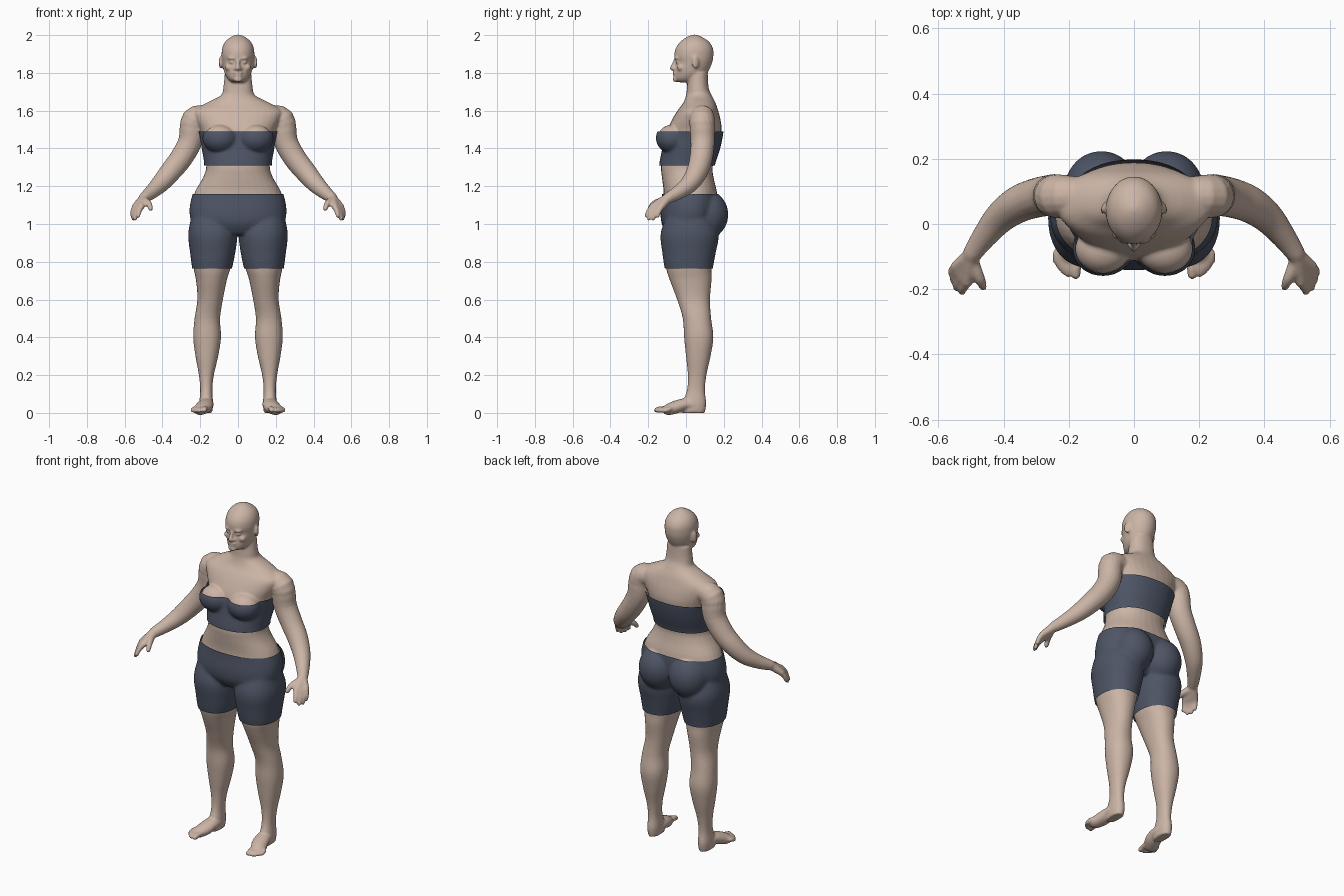
import bpy, bmesh, math
from mathutils import Vector, Matrix


def material(name, color):
    m = bpy.data.materials.new(name)
    m.diffuse_color = color
    return m


SKIN = material("skin", (0.60, 0.46, 0.38, 1))
CLOTH = material("cloth", (0.075, 0.09, 0.13, 1))


def spline(rows, n=4):
    """Catmull-Rom interpolation of rows of numbers."""
    out = []
    for i in range(len(rows) - 1):
        a, b, c, d = (rows[max(i - 1, 0)], rows[i], rows[i + 1], rows[min(i + 2, len(rows) - 1)])
        for k in range(n):
            t = k / n
            out.append([0.5 * (2 * q + (r - p) * t + (2 * p - 5 * q + 4 * r - s) * t * t
                               + (3 * q - p - 3 * r + s) * t ** 3) for p, q, r, s in zip(a, b, c, d)])
    return out + [list(rows[-1])]


def skin_rings(bm, rings):
    vs = [[bm.verts.new(p) for p in ring] for ring in rings]
    n = len(vs[0])
    for a, b in zip(vs, vs[1:]):
        for i in range(n):
            bm.faces.new((a[i], a[(i + 1) % n], b[(i + 1) % n], b[i]))
    bm.faces.new(vs[0][::-1])
    bm.faces.new(vs[-1])


def column(bm, rows, side=1, e=2.2, n=32):
    """Upright loft; rows are z, front y, back y, inner x, outer x."""
    rings = []
    for z, f, b, x0, x1 in spline(rows):
        ring = []
        for i in range(n):
            c, s = math.cos(math.tau * i / n), math.sin(math.tau * i / n)
            u, v = (math.copysign(abs(w) ** (2 / e), w) for w in (c, s))
            ring.append((side * ((x0 + x1) / 2 + u * (x1 - x0) / 2), (f + b) / 2 + v * (b - f) / 2, z))
        rings.append(ring)
    skin_rings(bm, rings)


def tube(bm, rows, side=1, flat=1.0, n=16):
    """Tube along a path; rows are x, y, z, radius; flat scales height; ends are rounded."""
    rows = spline(rows)
    pts = [Vector(r[:3]) for r in rows]
    d0, d1 = (pts[0] - pts[1]).normalized(), (pts[-1] - pts[-2]).normalized()
    r0, r1 = rows[0][3], rows[-1][3]
    seq = [(pts[0] + d0 * r0 * math.sin(a), r0 * math.cos(a)) for a in (1.4, 1.0, 0.5)]
    seq += [(p, r[3]) for p, r in zip(pts, rows)]
    seq += [(pts[-1] + d1 * r1 * math.sin(a), r1 * math.cos(a)) for a in (0.5, 1.0, 1.4)]
    rings = []
    for i, (p, r) in enumerate(seq):
        t = (seq[min(i + 1, len(seq) - 1)][0] - seq[max(i - 1, 0)][0]).normalized()
        u = t.cross(Vector((0, 0, 1))).normalized()
        v = u.cross(t)
        ring = [p + u * r * math.cos(math.tau * k / n) + v * r * flat * math.sin(math.tau * k / n)
                for k in range(n)]
        rings.append([(side * q.x, q.y, q.z) for q in ring])
    skin_rings(bm, rings)


def ball(bm, c, r, side=1, tilt=0):
    m = (Matrix.Translation((side * c[0], c[1], c[2])) @ Matrix.Rotation(side * tilt, 4, 'Z')
         @ Matrix.Diagonal((*r, 1)))
    bmesh.ops.create_uvsphere(bm, u_segments=24, v_segments=14, radius=1, matrix=m)


def add_core(bm):
    # trunk and neck
    column(bm, [(z, f, b, -w, w) for z, f, b, w in (
        (0.95, -0.09, 0.10, 0.10), (1.0, -0.12, 0.13, 0.22), (1.06, -0.127, 0.165, 0.25),
        (1.16, -0.118, 0.165, 0.232), (1.25, -0.128, 0.145, 0.183), (1.31, -0.132, 0.142, 0.168),
        (1.40, -0.115, 0.17, 0.182), (1.49, -0.10, 0.188, 0.198), (1.55, -0.075, 0.183, 0.225),
        (1.60, -0.045, 0.17, 0.235), (1.64, -0.015, 0.157, 0.17), (1.68, 0.0, 0.137, 0.092),
        (1.72, 0.005, 0.12, 0.078), (1.80, 0.01, 0.115, 0.07))])
    for s in (1, -1):
        # bust and buttocks
        ball(bm, (0.095, -0.075, 1.455), (0.085, 0.076, 0.07), s)
        ball(bm, (0.10, 0.11, 1.05), (0.105, 0.107, 0.12), s)
        # leg
        column(bm, [
            (1.05, -0.09, 0.12, 0.04, 0.235), (0.95, -0.127, 0.165, 0.012, 0.256),
            (0.85, -0.118, 0.15, 0.022, 0.246), (0.765, -0.105, 0.135, 0.04, 0.235),
            (0.70, -0.085, 0.135, 0.06, 0.222), (0.60, -0.047, 0.127, 0.08, 0.215),
            (0.50, -0.017, 0.133, 0.095, 0.23), (0.40, -0.01, 0.145, 0.09, 0.237),
            (0.30, 0.0, 0.13, 0.105, 0.225), (0.20, 0.01, 0.108, 0.128, 0.207),
            (0.12, 0.005, 0.10, 0.136, 0.20), (0.05, -0.02, 0.107, 0.132, 0.205),
            (0.0, -0.02, 0.10, 0.137, 0.20)], s)


def add_details(bm):
    # head and face
    column(bm, [(z, f, b, -w, w) for z, f, b, w in (
        (1.75, -0.04, 0.05, 0.03), (1.765, -0.058, 0.075, 0.05), (1.79, -0.06, 0.105, 0.067),
        (1.82, -0.057, 0.125, 0.077), (1.86, -0.054, 0.14, 0.084), (1.89, -0.062, 0.145, 0.087),
        (1.93, -0.055, 0.143, 0.084), (1.965, -0.03, 0.122, 0.068), (1.99, 0.005, 0.085, 0.038),
        (2.002, 0.035, 0.055, 0.01))], e=2.0)
    tube(bm, [(0, -0.056, 1.87, 0.009), (0, -0.066, 1.845, 0.01), (0, -0.075, 1.825, 0.012)])
    ball(bm, (0, -0.058, 1.765), (0.024, 0.012, 0.014))
    ball(bm, (0, -0.06, 1.80), (0.025, 0.010, 0.006))
    ball(bm, (0, -0.06, 1.788), (0.021, 0.010, 0.007))
    for s in (1, -1):
        ball(bm, (0.014, -0.062, 1.822), (0.009, 0.010, 0.008), s)
        ball(bm, (0.034, -0.043, 1.857), (0.014, 0.013, 0.008), s)
        ball(bm, (0.033, -0.05, 1.877), (0.024, 0.012, 0.007), s, 0.35)
        ball(bm, (0.047, -0.028, 1.828), (0.022, 0.02, 0.018), s)
        ball(bm, (0.092, 0.05, 1.855), (0.008, 0.02, 0.035), s, 0.35)
        # shoulder and arm
        tube(bm, [(0.16, 0.09, 1.57, 0.055), (0.232, 0.085, 1.552, 0.068), (0.252, 0.088, 1.44, 0.064),
                  (0.30, 0.08, 1.35, 0.061), (0.355, 0.06, 1.28, 0.057), (0.41, 0.02, 1.215, 0.049),
                  (0.46, -0.04, 1.168, 0.038), (0.495, -0.09, 1.14, 0.03)], s)
        # palm, fingers and thumb
        for k, t in (((0.512, -0.178, 1.092), (0.527, -0.21, 1.043)),
                     ((0.527, -0.164, 1.085), (0.545, -0.197, 1.027)),
                     ((0.538, -0.147, 1.085), (0.555, -0.174, 1.027)),
                     ((0.545, -0.13, 1.092), (0.561, -0.15, 1.042))):
            mid = [(a + b) / 2 for a, b in zip(k, t)]
            tube(bm, [(0.497, -0.095, 1.138, 0.026), (*k, 0.018)], s)
            tube(bm, [(*k, 0.016), (mid[0] + 0.004, mid[1] - 0.003, mid[2], 0.0135), (*t, 0.0105)], s)
        tube(bm, [(0.497, -0.115, 1.125, 0.022), (0.473, -0.168, 1.108, 0.017), (0.462, -0.193, 1.08, 0.012)], s)
        # foot and toes
        tube(bm, [(0.168, 0.06, 0.04, 0.036), (0.17, 0.0, 0.046, 0.042), (0.18, -0.05, 0.032, 0.046),
                  (0.196, -0.085, 0.02, 0.042)], s, 0.75)
        for i, (x, y) in enumerate(((0.178, -0.155), (0.202, -0.153), (0.216, -0.143),
                                    (0.228, -0.129), (0.239, -0.112))):
            r = 0.015 if i == 0 else 0.0115
            tube(bm, [(0.166 + i * 0.015, -0.08, 0.022, r), (x - 0.002, y + 0.025, 0.021, r),
                      (x, y, r, r)], s)


def build(name, parts, mat, voxel, smooth, offset=0, cuts=()):
    """Fuse overlapping parts into one smooth surface, inflate it and trim between heights."""
    bm = bmesh.new()
    for part in parts:
        part(bm)
    bmesh.ops.recalc_face_normals(bm, faces=bm.faces)
    me = bpy.data.meshes.new(name)
    bm.to_mesh(me)
    bm.free()
    ob = bpy.data.objects.new(name, me)
    bpy.context.collection.objects.link(ob)
    rm = ob.modifiers.new("fuse", 'REMESH')
    rm.mode, rm.voxel_size = 'VOXEL', voxel
    sm = ob.modifiers.new("soften", 'SMOOTH')
    sm.factor, sm.iterations = 0.5, smooth
    if offset:
        dp = ob.modifiers.new("inflate", 'DISPLACE')
        dp.mid_level, dp.strength = 0, offset
    fused = bpy.data.meshes.new_from_object(ob.evaluated_get(bpy.context.evaluated_depsgraph_get()))
    ob.modifiers.clear()
    ob.data = fused
    bm = bmesh.new()
    bm.from_mesh(fused)
    for z, up in cuts:
        bmesh.ops.bisect_plane(bm, geom=bm.verts[:] + bm.edges[:] + bm.faces[:], plane_co=(0, 0, z),
                               plane_no=(0, 0, up), clear_outer=True)
    for f in bm.faces:
        f.smooth = True
    bm.to_mesh(fused)
    bm.free()
    fused.materials.clear()
    fused.materials.append(mat)
    return ob


build("body", (add_core, add_details), SKIN, 0.0065, 5)
build("bandeau_top", (add_core,), CLOTH, 0.01, 12, 0.011, ((1.49, 1), (1.31, -1)))
build("shorts", (add_core,), CLOTH, 0.01, 10, 0.008, ((1.16, 1), (0.765, -1)))
